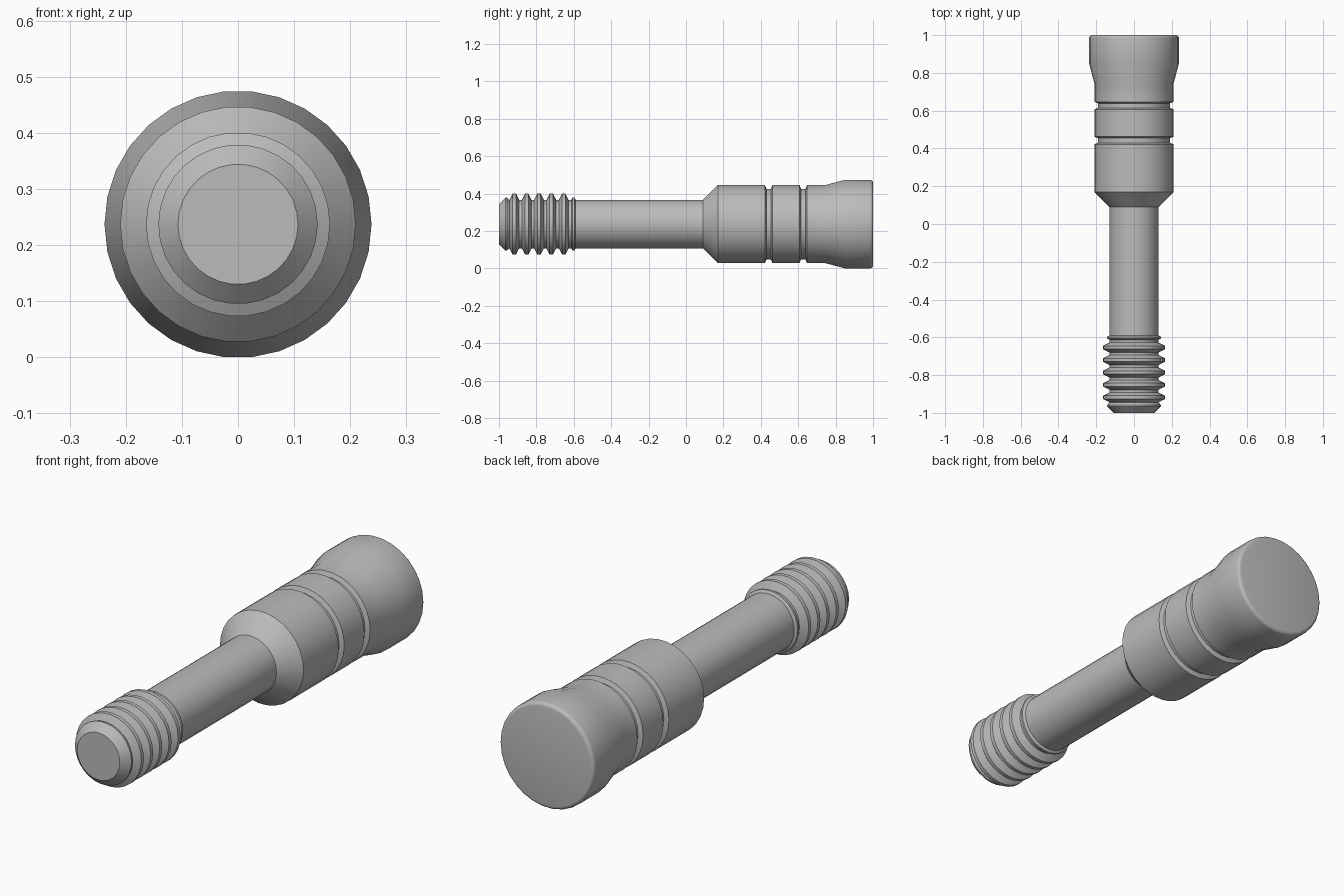
import bpy, bmesh, math

cube = bpy.data.objects.get("Cube")
if cube:
    bpy.data.objects.remove(cube, do_unlink=True)

SIDES = 30
AXIS_Z = 0.237

metal = bpy.data.materials.new("grey metal")
metal.use_nodes = True
GREY = (0.5, 0.5, 0.5, 1)
metal.diffuse_color = GREY
metal.node_tree.nodes["Principled BSDF"].inputs["Base Color"].default_value = GREY


def lathe(name, profile, cap_front=False, cap_back=False):
    """Revolve (y, radius) points around the screw axis."""
    bm = bmesh.new()
    rings = []
    for y, r in profile:
        ring = []
        for i in range(SIDES):
            a = math.tau * i / SIDES
            ring.append(bm.verts.new((r * math.cos(a), y, AXIS_Z + r * math.sin(a))))
        rings.append(ring)
    for a, b in zip(rings, rings[1:]):
        for i in range(SIDES):
            j = (i + 1) % SIDES
            bm.faces.new((a[i], b[i], b[j], a[j]))
    if cap_front:
        bm.faces.new(rings[0])
    if cap_back:
        bm.faces.new(rings[-1][::-1])
    mesh = bpy.data.meshes.new(name)
    bm.to_mesh(mesh)
    bm.free()
    mesh.materials.append(metal)
    obj = bpy.data.objects.new(name, mesh)
    bpy.context.collection.objects.link(obj)
    bpy.ops.object.select_all(action='DESELECT')
    obj.select_set(True)
    bpy.context.view_layer.objects.active = obj
    bpy.ops.object.shade_smooth_by_angle(angle=math.radians(30))
    return obj


SHANK, CREST, BODY, HEAD = 0.13, 0.164, 0.21, 0.238

# Threaded end: chamfered tip, five ridges, small run-out ridge
PITCH = 0.066
thread = [(-1, 0.107), (-0.966, 0.142), (-0.958, 0.142)]
for k in range(5):
    y = -0.918 + k * PITCH
    thread += [(y - 0.026, SHANK), (y - 0.009, CREST), (y + 0.009, CREST), (y + 0.026, SHANK)]
thread += [(-0.613, SHANK), (-0.607, 0.142), (-0.597, 0.142), (-0.59, SHANK)]
lathe("threaded_end", thread, cap_front=True)

# Plain shank
lathe("shank", [(-0.59, SHANK), (0.09, SHANK)])

# Body with conical shoulder, two grooves and a flared, rounded head
body = [(0.09, SHANK), (0.17, BODY)]
for y in (0.442, 0.627):
    body += [(y - 0.02, BODY), (y - 0.012, BODY - 0.02),
             (y + 0.012, BODY - 0.02), (y + 0.02, BODY)]
body += [(0.745, BODY), (0.85, HEAD)]
FILLET = 0.016
for k in range(5):
    a = math.pi / 2 * k / 4
    body.append((1 - FILLET + FILLET * math.sin(a), HEAD - FILLET + FILLET * math.cos(a)))
lathe("body_and_head", body, cap_back=True)
